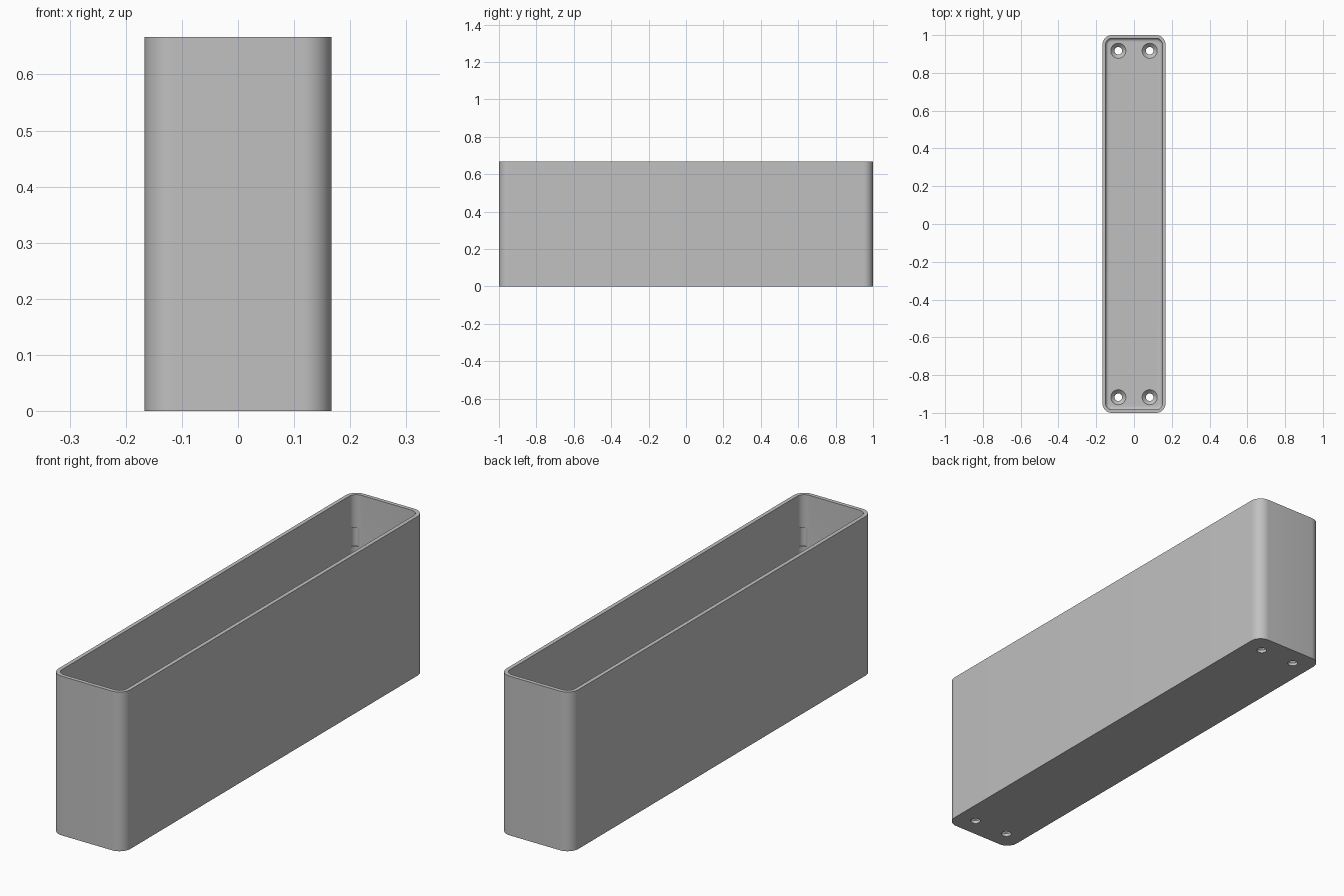
import bpy, bmesh, math
from mathutils import Matrix, Vector

cube = bpy.data.objects.get("Cube")
if cube:
    bpy.data.objects.remove(cube, do_unlink=True)

HALF_X, HALF_Y, HEIGHT = 1 / 6, 1.0, 2 / 3
CORNER, WALL, FLOOR, FILLET = 0.05, 0.0167, 0.033, 0.0167
CORNER_STEPS = 10

grey = bpy.data.materials.new("plain grey")
grey.use_nodes = True
colour = (0.53, 0.53, 0.53, 1)
grey.diffuse_color = colour
grey.node_tree.nodes["Principled BSDF"].inputs["Base Color"].default_value = colour


def rounded_ring(inset, z):
    """Rounded rectangle outline, shrunk evenly by the inset."""
    r = CORNER - inset
    ring = []
    for k, (sx, sy) in enumerate([(1, 1), (-1, 1), (-1, -1), (1, -1)]):
        for i in range(CORNER_STEPS + 1):
            a = math.pi / 2 * (k + i / CORNER_STEPS)
            ring.append((sx * (HALF_X - CORNER) + r * math.cos(a),
                         sy * (HALF_Y - CORNER) + r * math.sin(a), z))
    return ring


def circle_ring(x, y, radius, z, sides=32):
    return [(x + radius * math.cos(math.tau * i / sides),
             y + radius * math.sin(math.tau * i / sides), z) for i in range(sides)]


def loft(bm, rings):
    """Skin a stack of rings and cap both ends."""
    loops = [[bm.verts.new(p) for p in ring] for ring in rings]
    n = len(loops[0])
    for low, high in zip(loops, loops[1:]):
        for i in range(n):
            j = (i + 1) % n
            bm.faces.new((low[i], low[j], high[j], high[i]))
    bm.faces.new(loops[0][::-1])
    bm.faces.new(loops[-1])


def make_object(name, bm):
    bmesh.ops.recalc_face_normals(bm, faces=bm.faces)
    mesh = bpy.data.meshes.new(name)
    bm.to_mesh(mesh)
    bm.free()
    mesh.materials.append(grey)
    ob = bpy.data.objects.new(name, mesh)
    bpy.context.collection.objects.link(ob)
    return ob


# Open box: outer wall, rim, inner wall, rounded floor edge
profile = [(0, 0), (0, HEIGHT), (WALL, HEIGHT)]
for i in range(7):
    a = math.pi / 2 * i / 6
    profile.append((WALL + FILLET * (1 - math.cos(a)),
                    FLOOR + FILLET * (1 - math.sin(a))))
bm = bmesh.new()
loft(bm, [rounded_ring(inset, z) for inset, z in profile])
box = make_object("open_box", bm)

# Countersunk screw holes and small corner pockets
bm = bmesh.new()
hole = [(0.02, -0.02), (0.02, FLOOR - 0.02), (0.04, FLOOR), (0.04, FLOOR + 0.03)]
pocket = [(0.018, 0.45), (0.018, 0.53)]
for sx in (-1, 1):
    for sy in (-1, 1):
        loft(bm, [circle_ring(sx * 0.083, sy * 0.917, r, z) for r, z in hole])
        loft(bm, [circle_ring(sx * 0.132, sy * 0.9655, r, z) for r, z in pocket])
cutter = make_object("hole_cutter", bm)
cutter.hide_render = True

cut = box.modifiers.new("holes", 'BOOLEAN')
cut.operation = 'DIFFERENCE'
cut.solver = 'EXACT'
cut.object = cutter
bpy.ops.object.select_all(action='DESELECT')
box.select_set(True)
bpy.context.view_layer.objects.active = box
bpy.ops.object.modifier_apply(modifier=cut.name)
bpy.data.objects.remove(cutter, do_unlink=True)
bpy.ops.object.shade_smooth_by_angle(angle=math.radians(30))
